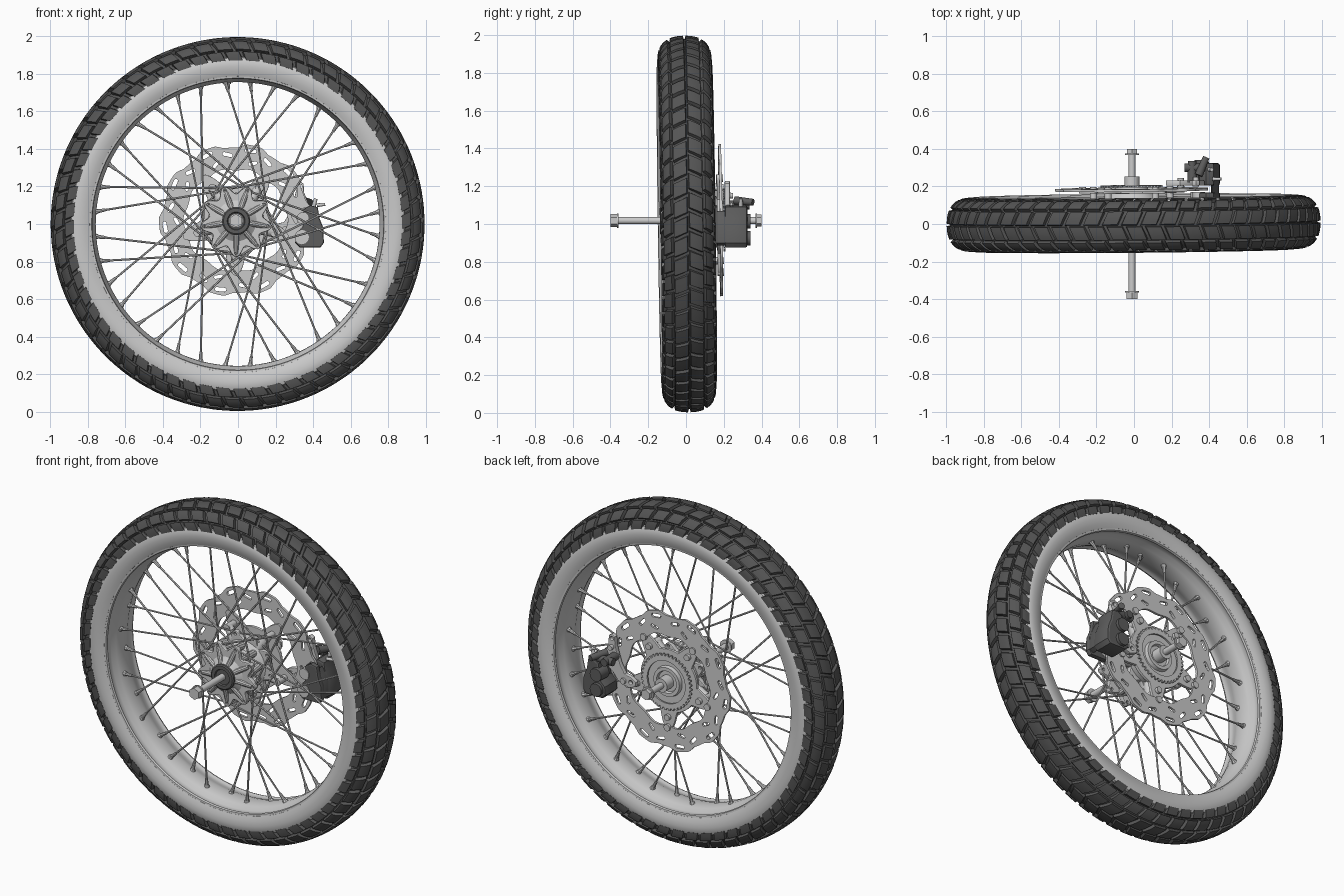
import bpy, bmesh
from math import sin, cos, pi, radians, tau
from mathutils import Matrix, Vector

if "Cube" in bpy.data.objects:
    bpy.data.objects.remove(bpy.data.objects["Cube"])

TILT = Matrix.Rotation(0.009, 4, 'Z') @ Matrix.Rotation(0.014, 4, 'X')
WHEEL = Matrix.Translation((-0.002, 0.004, 1.0)) @ TILT
HUB = Matrix.Translation((-0.011, 0.004, 1.018)) @ TILT
AXLE = Matrix.Translation((-0.011, 0, 1.018))
FIXED = Matrix.Identity(4)


def material(name, v):
    m = bpy.data.materials.new(name)
    m.diffuse_color = (v, v, v, 1)
    m.use_nodes = True
    m.node_tree.nodes["Principled BSDF"].inputs["Base Color"].default_value = m.diffuse_color
    return m


RUBBER = material("rubber", 0.09)
DARK = material("dark_metal", 0.11)


def finish(name, bm, place, mat=None):
    bmesh.ops.recalc_face_normals(bm, faces=bm.faces)
    me = bpy.data.meshes.new(name)
    bm.to_mesh(me)
    bm.free()
    ob = bpy.data.objects.new(name, me)
    bpy.context.collection.objects.link(ob)
    ob.matrix_world = place
    if mat:
        me.materials.append(mat)
    return ob


def revolve(name, profile, place, mat=None, seg=128, closed=False):
    """Spin (y, r) points round the y axis."""
    bm = bmesh.new()
    rings = [[bm.verts.new((r * cos(tau * i / seg), y, r * sin(tau * i / seg))) for y, r in profile]
             for i in range(seg)]
    n = len(profile)
    for i in range(seg):
        a, b = rings[i], rings[(i + 1) % seg]
        for j in range(n if closed else n - 1):
            k = (j + 1) % n
            bm.faces.new((a[j], a[k], b[k], b[j]))
    return finish(name, bm, place, mat)


def rods(name, items, place, mat=None, seg=8):
    """Tapered cylinders (start, end, r1, r2) in one mesh."""
    bm = bmesh.new()
    for p, q, r1, r2 in items:
        p, q = Vector(p), Vector(q)
        d = q - p
        m = Matrix.Translation((p + q) / 2) @ d.to_track_quat('Z', 'Y').to_matrix().to_4x4()
        bmesh.ops.create_cone(bm, cap_ends=True, segments=seg, radius1=r1, radius2=r2,
                              depth=d.length, matrix=m)
    return finish(name, bm, place, mat)


def plate(name, loops, y0, y1, place, mat=None, bevel=0.0):
    """Flat (x, z) outlines with holes, thickened from y0 to y1."""
    cu = bpy.data.curves.new(name, 'CURVE')
    cu.dimensions, cu.fill_mode = '2D', 'BOTH'
    cu.extrude, cu.bevel_depth, cu.bevel_resolution = (y1 - y0) / 2 - bevel, bevel, 1
    cu.offset = -bevel
    for loop in loops:
        s = cu.splines.new('POLY')
        s.points.add(len(loop) - 1)
        for p, (x, z) in zip(s.points, loop):
            p.co = (x, z, 0, 1)
        s.use_cyclic_u = True
    ob = bpy.data.objects.new(name, cu)
    bpy.context.collection.objects.link(ob)
    ob.matrix_world = place @ Matrix.Translation((0, (y0 + y1) / 2, 0)) @ Matrix.Rotation(pi / 2, 4, 'X')
    if mat:
        cu.materials.append(mat)
    bpy.ops.object.select_all(action='DESELECT')
    ob.select_set(True)
    bpy.context.view_layer.objects.active = ob
    bpy.ops.object.convert(target='MESH')
    return ob


def polar(f, n=180):
    return [(f(tau * i / n) * cos(tau * i / n), f(tau * i / n) * sin(tau * i / n)) for i in range(n)]


def slot(r, ang, length, width, twist=0.0, n=12):
    """Stretched hole at radius r, lying along the tangent plus twist."""
    c, t = Vector((r * cos(ang), r * sin(ang))), ang + pi / 2 + twist
    u, v = Vector((cos(t), sin(t))), Vector((-sin(t), cos(t)))
    out = []
    for i in range(n):
        a = tau * (i + 0.5) / n
        p = c + u * (cos(a) * width / 2 + (length - width) / 2 * (1 if cos(a) > 0 else -1)) + v * sin(a) * width / 2
        out.append((p.x, p.y))
    return out


def circle(x, z, r, n=16):
    return [(x + r * cos(tau * i / n), z + r * sin(tau * i / n)) for i in range(n)]


def ring_pt(r, y, ang):
    return (r * cos(ang), y, r * sin(ang))


# Tyre: dark carcass with raised chevron blocks
def tyre_pt(s, depth):
    a = s * radians(90)
    k = (abs(sin(a)) ** 2.4 + abs(cos(a)) ** 2.4) ** (-1 / 2.4)
    return (0.143 - depth) * k * sin(a), 0.872 + (0.125 - depth) * k * cos(a)


revolve("tyre_carcass", [tyre_pt(-1 + i / 10, 0.017) for i in range(21)], WHEEL, RUBBER, 160)

ROWS, NU, NV = 60, 4, 3
bm = bmesh.new()
for row in range(ROWS):
    for side in (-1, 1):
        for col, (s0, s1) in enumerate(((0.01, 0.36), (0.40, 0.70), (0.73, 1.0))):
            def vert(u, v, depth):
                s = s0 + (s1 - s0) * u
                y, r = tyre_pt(side * s, depth)
                t = row + 0.86 * (v - 0.5) - 0.9 * s + (0.25 if side > 0 else 0) + 0.3 * (col == 1)
                return bm.verts.new(ring_pt(r, y, tau * t / ROWS))
            lerp = lambda i, n, e: e + (1 - 2 * e) * i / n
            top = [[vert(lerp(i, NU, 0.06), lerp(j, NV, 0.06), 0) for j in range(NV + 1)] for i in range(NU + 1)]
            for i in range(NU):
                for j in range(NV):
                    bm.faces.new((top[i][j], top[i + 1][j], top[i + 1][j + 1], top[i][j + 1]))
            rim = ([(i, 0) for i in range(NU)] + [(NU, j) for j in range(NV)]
                   + [(i, NV) for i in range(NU, 0, -1)] + [(0, j) for j in range(NV, 0, -1)])
            low = [vert(i / NU, j / NV, 0.02) for i, j in rim]
            for k in range(len(rim)):
                m = (k + 1) % len(rim)
                bm.faces.new((top[rim[k][0]][rim[k][1]], top[rim[m][0]][rim[m][1]], low[m], low[k]))
finish("tread_blocks", bm, WHEEL, RUBBER)

# Smooth grey sidewalls and the rim
for side, label in ((-1, "front"), (1, "back")):
    revolve("sidewall_" + label, [(side * y, r) for y, r in (
        (0.118, 0.895), (0.136, 0.888), (0.144, 0.87), (0.146, 0.845), (0.142, 0.815), (0.132, 0.79),
        (0.122, 0.785))], WHEEL)
half = [(0.132, 0.792), (0.130, 0.780), (0.120, 0.776), (0.108, 0.781), (0.085, 0.779), (0.055, 0.765), (0.025, 0.757)]
revolve("rim", half + [(-y, r) for y, r in reversed(half)] + [(-0.11, 0.80), (0.11, 0.80)], WHEEL, closed=True)

# Spokes with nipples, and the valve
spokes, nipples = [], []
off = Vector((-0.009, 0, 0.018))
for i in range(36):
    side = -1 if i % 2 else 1
    turn = 1 if (i // 2) % 2 else -1
    a = tau * (i + 0.5) / 36
    end = Vector(ring_pt(0.762, side * 0.022, a))
    start = Vector(ring_pt(0.172, side * 0.085, a + turn * radians(72))) + off
    spokes.append((start, end, 0.0055, 0.0055))
    d = (start - end).normalized()
    nipples.append((end, end + d * 0.015, 0.017, 0.012))
    nipples.append((end + d * 0.015, end + d * 0.055, 0.0105, 0.008))
rods("spokes", spokes, WHEEL, None, 6)
rods("spoke_nipples", nipples, WHEEL, None, 8)
rods("valve", [((-0.05, 0, 0.77), (-0.048, 0, 0.745), 0.013, 0.012), ((-0.048, 0, 0.75), (-0.047, 0, 0.72), 0.007, 0.007)], WHEEL)

# Hub body, lobed flanges, ribs and cap
revolve("hub_body", [(-0.125, 0.02), (-0.125, 0.075), (-0.115, 0.085), (-0.09, 0.125), (-0.06, 0.13), (-0.04, 0.09),
                     (0.04, 0.10), (0.07, 0.14), (0.13, 0.145), (0.165, 0.12), (0.175, 0.09), (0.20, 0.085),
                     (0.20, 0.065), (0.185, 0.06), (0.185, 0.02)], HUB, None, 48)
for label, y0, y1 in (("front", -0.10, -0.07), ("back", 0.07, 0.10)):
    plate("hub_flange_" + label, [polar(lambda t: 0.168 + 0.024 * cos(9 * t + pi / 2), 108)]
          + [circle(*ring_pt(0.172, 0, tau * (k - 0.25) / 9)[::2], 0.008, 8) for k in range(9)], y0, y1, HUB, None, 0.005)
ribs, lugs = [], []
for k in range(9):
    a = tau * (k - 0.25) / 9
    ribs.append((ring_pt(0.07, -0.112, a), ring_pt(0.165, -0.09, a), 0.016, 0.014))
    lugs.append((ring_pt(0.135, -0.085, a + 0.35), ring_pt(0.105, 0.09, a + 0.35), 0.017, 0.022))
rods("hub_ribs", ribs + lugs, HUB, None, 10)
revolve("hub_cap", [(-0.115, 0.075), (-0.137, 0.075), (-0.142, 0.068), (-0.142, 0.048), (-0.134, 0.044),
                    (-0.134, 0.012)], HUB, DARK, 40)

# Brake disc: wavy ring with slots, five-arm carrier and bolts
holes = [polar(lambda t: 0.272 + 0.007 * cos(10 * t), 120)]
for k in range(10):
    a = tau * k / 10
    holes += [slot(0.378, a + 0.10, 0.062, 0.022, 0.12), slot(0.352, a - 0.19, 0.055, 0.020, -0.35),
              slot(0.315, a + 0.02, 0.048, 0.018, 0.5)]
plate("brake_disc", [polar(lambda t: 0.398 + 0.010 * max(-1, min(1, 1.8 * cos(10 * t - 0.6))), 240)] + holes,
      0.172, 0.186, HUB)
arms = [radians(270 + 72 * k) for k in range(5)]
plate("disc_carrier", [polar(lambda t: 0.185 + 0.105 * max(0, cos(5 * (t - 1.5 * pi))) ** 1.5), circle(0, 0, 0.085, 32)],
      0.160, 0.178, HUB, None, 0.003)
rods("carrier_bolts", [(ring_pt(0.215, 0.085, a), ring_pt(0.215, 0.195, a), 0.021, 0.018) for a in arms]
     + [(ring_pt(0.275, 0.160, a), ring_pt(0.275, 0.194, a), 0.02, 0.02) for a in arms], HUB, None, 14)
rods("carrier_bosses", [(ring_pt(0.12, 0.10, a), ring_pt(0.215, 0.11, a), 0.035, 0.024) for a in arms], HUB, None, 12)
plate("sensor_ring", [polar(lambda t: 0.166 if sin(40 * t + 0.1) > 0 else 0.154, 320), circle(0, 0, 0.125, 48)],
      0.192, 0.202, HUB)

# Axle with nuts and spacer
Y = lambda a, b, r, r2=None: ((0, a, 0), (0, b, 0), r, r2 or r)
rods("axle", [Y(-0.385, 0.385, 0.019), Y(0.16, 0.252, 0.040), Y(-0.366, -0.358, 0.038),
              Y(0.368, 0.377, 0.038)], AXLE, None, 32)
rods("axle_nuts", [Y(-0.40, -0.366, 0.035), Y(0.377, 0.40, 0.031)], AXLE, None, 6)

# Brake caliper: two body halves round the disc, bridge, pistons
body = [(0.35, 1.08), (0.385, 1.10), (0.425, 1.09), (0.435, 1.03), (0.455, 0.98), (0.458, 0.90), (0.44, 0.875),
        (0.33, 0.875), (0.305, 0.90), (0.31, 0.95), (0.345, 0.985)]
plate("caliper_inner", [body], 0.135, 0.168, FIXED, DARK, 0.008)
plate("caliper_outer", [body], 0.205, 0.325, FIXED, DARK, 0.012)
plate("caliper_bridge", [[(0.415, 1.07), (0.432, 1.03), (0.452, 0.98), (0.454, 0.90), (0.43, 0.885), (0.41, 0.95)]],
      0.15, 0.32, FIXED, DARK, 0.004)
rods("caliper_pistons", [((0.36, 0.27, z), (0.36, 0.342, z), 0.042, 0.038) for z in (0.925, 1.015)], FIXED, DARK, 24)
rods("caliper_pads", [((0.34, 0.13, 0.93), (0.34, 0.17, 0.93), 0.038, 0.038),
                      ((0.345, 0.13, 1.03), (0.345, 0.17, 1.03), 0.032, 0.032)], FIXED, None, 24)
rods("caliper_pins", [((0.31, 0.22, 1.10), (0.31, 0.335, 1.10), 0.026, 0.022),
                      ((0.345, 0.26, 1.125), (0.385, 0.355, 1.115), 0.022, 0.018),
                      ((0.27, 0.30, 1.10), (0.37, 0.30, 1.10), 0.022, 0.022)], FIXED, DARK, 16)
rods("bleed_screw", [((0.40, 0.29, 1.085), (0.415, 0.29, 1.135), 0.012, 0.010),
                     ((0.42, 0.24, 1.10), (0.465, 0.24, 1.105), 0.010, 0.008)], FIXED, None, 12)

# Caliper bracket: curved arm with mounting eye
plate("caliper_bracket", [[(0.31, 1.215), (0.33, 1.228), (0.35, 1.215), (0.352, 1.17), (0.375, 1.11), (0.37, 1.04),
                           (0.32, 1.0), (0.285, 0.955), (0.22, 0.935), (0.175, 0.95), (0.17, 0.98), (0.20, 1.0),
                           (0.245, 1.01), (0.275, 1.06), (0.295, 1.12), (0.308, 1.17)],
                          circle(0.33, 1.20, 0.011), circle(0.205, 0.97, 0.012)], 0.205, 0.232, FIXED, None, 0.004)
rods("bracket_bolts", [((0.25, 0.195, 0.97), (0.25, 0.245, 0.97), 0.017, 0.017),
                       ((0.33, 0.20, 1.15), (0.33, 0.25, 1.15), 0.017, 0.015)], FIXED, None, 12)

bpy.ops.object.select_all(action='SELECT')
bpy.ops.object.shade_smooth_by_angle(angle=radians(32))
